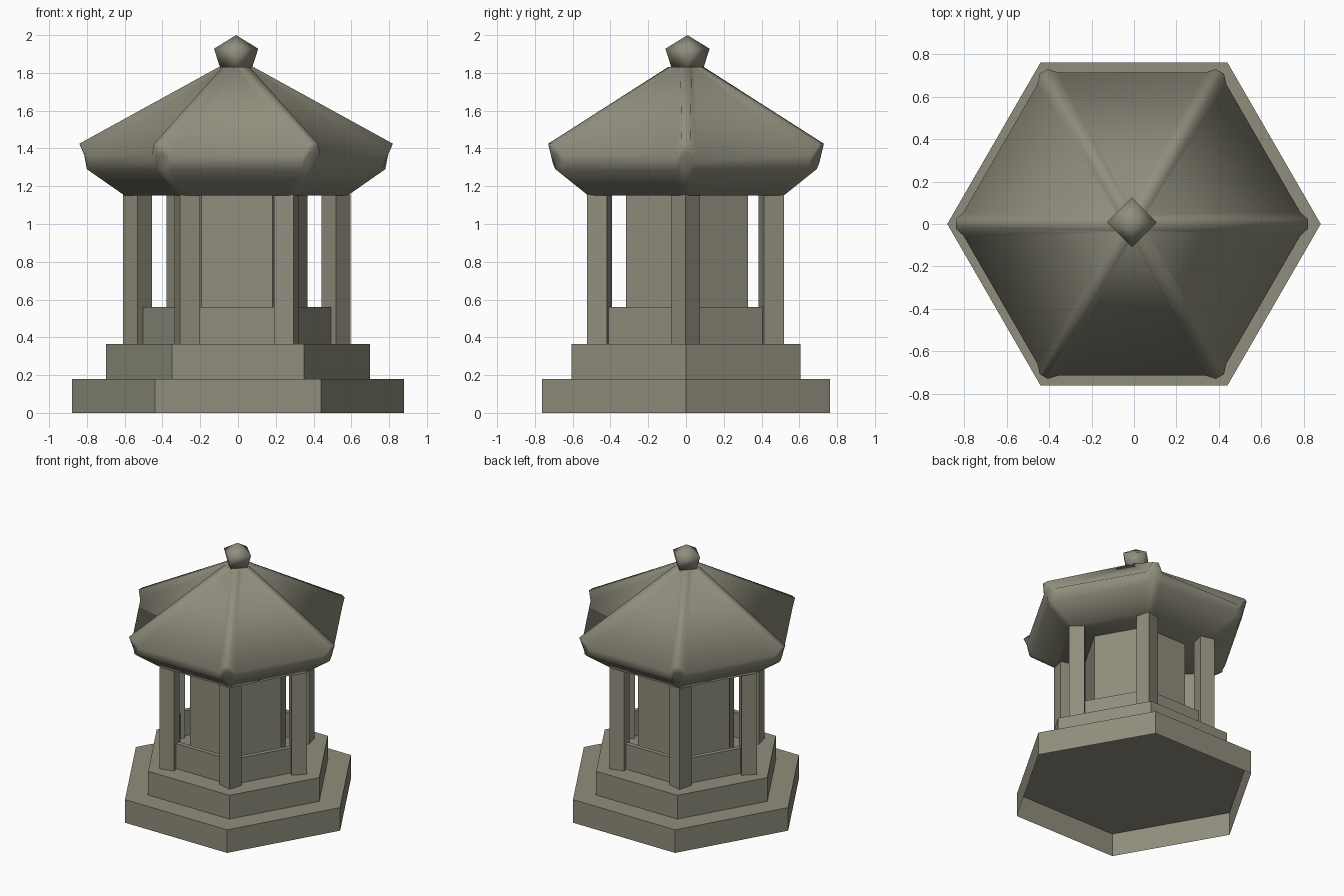
import bpy, bmesh, math
from mathutils import Vector

if "Cube" in bpy.data.objects:
    bpy.data.objects.remove(bpy.data.objects["Cube"])

stone = bpy.data.materials.new("weathered stone")
stone.diffuse_color = (0.28, 0.27, 0.205, 1)
stone.use_nodes = True
stone.node_tree.nodes["Principled BSDF"].inputs["Base Color"].default_value = stone.diffuse_color


def make(name, rings, smooth=None, bottom=True, top=True):
    """Loft a list of equal-length point rings, optionally capping the ends."""
    bm = bmesh.new()
    rows = [[bm.verts.new(p) for p in ring] for ring in rings]
    n = len(rows[0])
    for a, b in zip(rows, rows[1:]):
        for i in range(n):
            j = (i + 1) % n
            bm.faces.new((a[i], a[j], b[j], b[i]))
    if bottom:
        bm.faces.new(rows[0][::-1])
    if top:
        bm.faces.new(rows[-1])
    bmesh.ops.remove_doubles(bm, verts=bm.verts, dist=1e-5)
    me = bpy.data.meshes.new(name)
    bm.to_mesh(me)
    bm.free()
    me.materials.append(stone)
    ob = bpy.data.objects.new(name, me)
    bpy.context.collection.objects.link(ob)
    if smooth:
        bpy.ops.object.select_all(action='DESELECT')
        ob.select_set(True)
        bpy.context.view_layer.objects.active = ob
        bpy.ops.object.shade_smooth_by_angle(angle=math.radians(smooth))
    return ob


def polygon(n, r, z, cx=0, cy=0, turn=0):
    return [Vector((cx + r * math.cos(turn + i * math.tau / n),
                    cy + r * math.sin(turn + i * math.tau / n), z)) for i in range(n)]


def prism(name, n, r, z0, z1, *place):
    return make(name, [polygon(n, r, z0, *place), polygon(n, r, z1, *place)])


# Stepped hexagonal base; the lower step is hollow underneath
make("lower_step", [polygon(6, 0.88, 0), polygon(6, 0.88, 0.18), polygon(6, 0.69, 0.18)],
     bottom=False, top=False)
prism("upper_step", 6, 0.70, 0.18, 0.365)

# Inner chamber
prism("chamber", 6, 0.374, 0.36, 1.153, -0.005, 0.005)

# Thin parapet wall running from pillar to pillar
make("parapet", [polygon(6, r, z, -0.005) for r, z in
                 ((0.527, 0.365), (0.527, 0.56), (0.487, 0.56), (0.487, 0.365))],
     bottom=False, top=False)

# Six square pillars, one edge facing outward at each corner
for k in range(6):
    t = k * math.tau / 6
    prism(f"pillar_{k + 1}", 4, 0.077, 0.365, 1.155,
          0.525 * math.cos(t) - 0.006, 0.525 * math.sin(t) - 0.003, t)


def roof_ring(apothem, z, tip_r, tip_z, width, tip_w):
    """Hexagon whose corners become a raised blunt tip with a shoulder on each side."""
    pts = []
    corner = apothem / math.cos(math.pi / 6)
    shoulder, reach = corner - width * 0.5, width * math.cos(math.pi / 6)
    for k in range(6):
        t = k * math.tau / 6
        for r, s, h in ((shoulder, -reach, z), (tip_r, -tip_w, tip_z),
                        (tip_r, tip_w, tip_z), (shoulder, reach, z)):
            pts.append(Vector((r * math.cos(t) - s * math.sin(t) - 0.01,
                               r * math.sin(t) + s * math.cos(t), h)))
    return pts


# Roof with raised ridges and upturned corners
make("roof", [
    roof_ring(0.515, 1.152, 0.592, 1.152, 0.045, 0.012),
    roof_ring(0.685, 1.285, 0.79, 1.29, 0.05, 0.015),
    roof_ring(0.705, 1.32, 0.805, 1.37, 0.06, 0.02),
    roof_ring(0.715, 1.365, 0.83, 1.425, 0.065, 0.022),
    roof_ring(0.076, 1.83, 0.09, 1.832, 0.041, 0.03),
], smooth=80)

# Diamond-shaped finial
make("finial", [polygon(4, r, z, -0.01, 0.008)
                for r, z in ((0.085, 1.828), (0.117, 1.928), (0.0, 2.0))],
     smooth=180, top=False)
